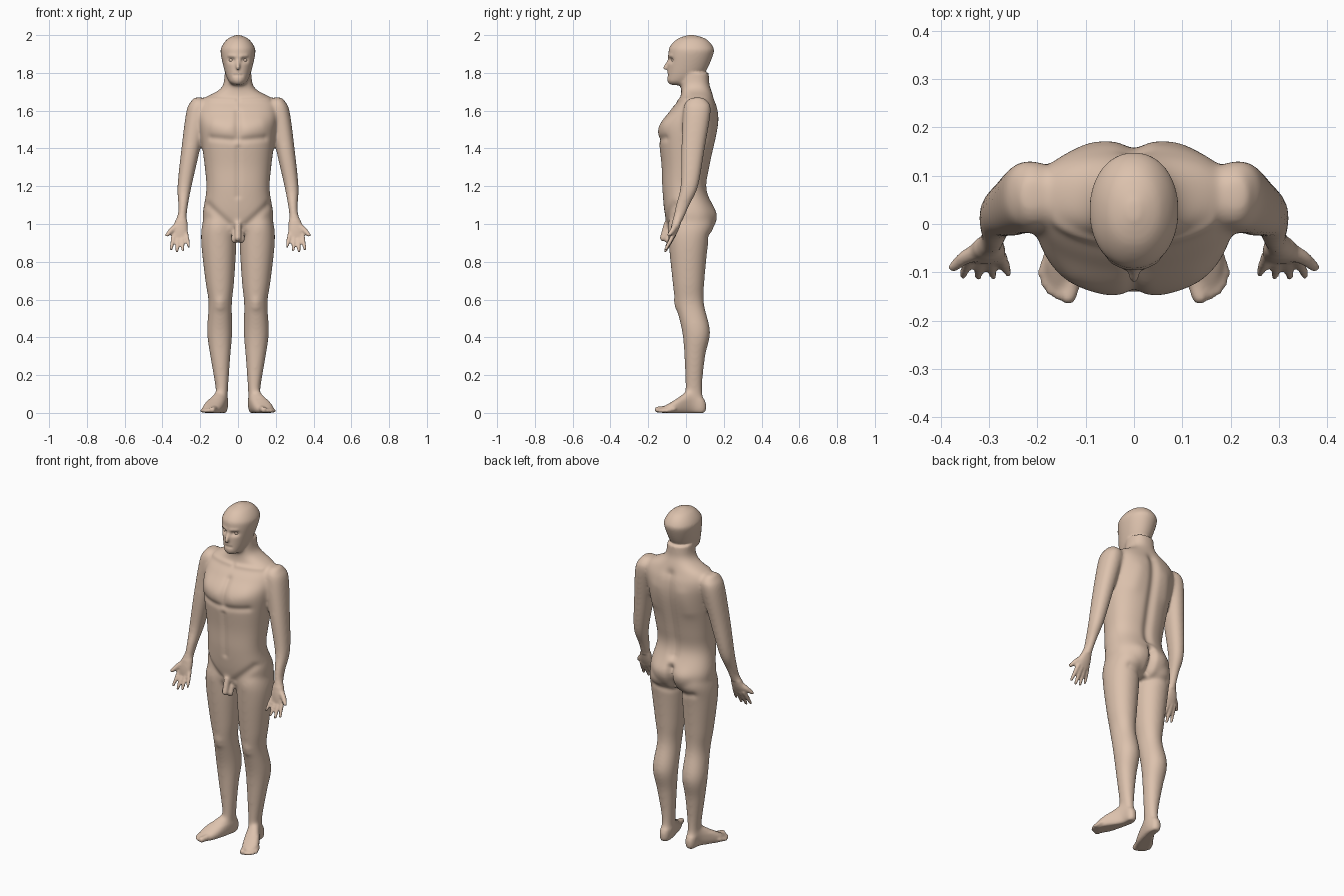
import bpy, bmesh, math
from mathutils import Vector, Matrix

if "Cube" in bpy.data.objects:
    bpy.data.objects.remove(bpy.data.objects["Cube"])

skin = bpy.data.materials.new("skin")
skin.diffuse_color = (0.72, 0.54, 0.42, 1)
skin.use_nodes = True
skin.node_tree.nodes["Principled BSDF"].inputs["Base Color"].default_value = skin.diffuse_color
bm = bmesh.new()


def catmull(p, q, r, s, t):
    return [0.5 * (2 * b + (c - a) * t + (2 * a - 5 * b + 4 * c - d) * t * t
                   + (3 * b - a - 3 * c + d) * t ** 3) for a, b, c, d in zip(p, q, r, s)]


def loft(rows, axis="z", side=1, power=2.2, n=40, steps=6):
    """Closed skin over slices (position, a_min, a_max, b_min, b_max)."""
    fine = []
    for i in range(len(rows) - 1):
        p, s = rows[max(i - 1, 0)], rows[min(i + 2, len(rows) - 1)]
        fine += [catmull(p, rows[i], rows[i + 1], s, k / steps) for k in range(steps)]
    fine.append(rows[-1])
    rings = []
    for t, a0, a1, b0, b1 in fine:
        ring = []
        for k in range(n):
            c, s = math.cos(math.tau * k / n), math.sin(math.tau * k / n)
            a = (a0 + a1) / 2 + (a1 - a0) / 2 * math.copysign(abs(c) ** (2 / power), c)
            b = (b0 + b1) / 2 + (b1 - b0) / 2 * math.copysign(abs(s) ** (2 / power), s)
            x, y, z = (a, b, t) if axis == "z" else (a, t, b)
            ring.append(bm.verts.new((x * side, y, max(z, 0))))
        rings.append(ring)
    for r, q in zip(rings, rings[1:]):
        for k in range(n):
            bm.faces.new((r[k], r[(k + 1) % n], q[(k + 1) % n], q[k]))
    bm.faces.new(rings[0])
    bm.faces.new(rings[-1])


def centred(rows):
    return [(z, -w, w, f, b) for z, w, f, b in rows]


def chain(points, side=1):
    """Rounded tube through (x, y, z, radius) points."""
    pts = [(Vector((x * side, y, z)), r) for x, y, z, r in points]
    for p, r in pts:
        bmesh.ops.create_uvsphere(bm, u_segments=16, v_segments=10, radius=r,
                                  matrix=Matrix.Translation(p))
    for (p, r), (q, s) in zip(pts, pts[1:]):
        d = q - p
        m = Matrix.Translation((p + q) / 2) @ d.to_track_quat("Z", "Y").to_matrix().to_4x4()
        bmesh.ops.create_cone(bm, cap_ends=True, segments=16, radius1=r, radius2=s,
                              depth=d.length, matrix=m)


# torso and neck: height, half width, front, back
loft(centred([(.93, .11, -.06, .1), (.97, .17, -.09, .135), (1.05, .187, -.112, .162),
              (1.18, .168, -.126, .112), (1.3, .176, -.13, .126), (1.5, .202, -.143, .168),
              (1.6, .21, -.085, .17), (1.66, .187, -.035, .15), (1.705, .107, -.025, .135),
              (1.74, .078, -.028, .124), (1.8, .07, -.03, .12)]), power=2.35)

# head and nose
loft(centred([(1.735, .025, -.088, -.03), (1.75, .045, -.1, .04), (1.8, .068, -.098, .1),
              (1.9, .091, -.093, .145), (1.94, .086, -.085, .142), (1.98, .055, -.045, .105),
              (2, .012, .01, .045)]), power=2.1)
chain([(0, -.088, 1.868, .008), (0, -.11, 1.827, .012)])

# groin
chain([(0, -.1, 1, .018), (0, -.122, .925, .017)])

for side in (1, -1):
    chain([(.015, -.085, .95, .018), (.016, -.095, .918, .021)], side)
    # arm
    loft([(1.67, .19, .235, .03, .09), (1.65, .17, .248, 0, .115), (1.6, .16, .273, -.015, .132),
          (1.4, .2, .3, -.025, .1), (1.2, .245, .321, -.03, .065),
          (1.1, .264, .317, -.055, .02), (1.02, .274, .32, -.07, -.015)], side=side)
    # palm
    loft([(1.05, .273, .32, -.065, -.012), (.98, .265, .345, -.08, -.035),
          (.935, .27, .347, -.084, -.056)], side=side)
    # fingers fan out from the knuckles
    for i in range(4):
        bow = (i - 1.2) ** 2 * .004
        knuckle = Vector((.34 - .0215 * i, -.065, .94 + bow))
        tip = Vector((.354 - .0313 * i, -.11 + bow / 2, .855 + bow * 2))
        mid = (knuckle + tip) / 2
        chain([(*knuckle, .0125), (*mid, .0115), (*tip, .0085)], side)
    # thumb
    chain([(.31, -.05, 1, .02), (.352, -.07, .967, .015), (.375, -.09, .942, .011)], side)
    # leg
    loft([(1.08, .06, .16, -.06, .11), (1, .02, .189, -.095, .14), (.9, .009, .195, -.092, .118),
          (.7, .02, .173, -.072, .098), (.58, .032, .156, -.056, .095), (.43, .03, .164, -.021, .128),
          (.3, .04, .147, -.009, .102), (.13, .052, .119, -.004, .086),
          (.02, .058, .112, -.01, .1)], side=side, power=2.1)
    # foot, sliced from heel to toes
    loft([(.106, .075, .098, .015, .05), (.085, .058, .113, -.01, .09), (.03, .054, .126, -.01, .125),
          (-.07, .083, .184, -.01, .062), (-.13, .115, .175, 0, .028)],
         axis="y", side=side, power=2.4)
    # toes, the first one thickest
    for i in range(5):
        r = .011 if i else .017
        x, y = .136 + .023 * i - .0024 * i * i, -.15 + .003 * i * i
        chain([(x - .013, y + .04, .021, r), (x, y, r, r)], side)

bmesh.ops.recalc_face_normals(bm, faces=bm.faces)
mesh = bpy.data.meshes.new("body")
bm.to_mesh(mesh)
bm.free()
body = bpy.data.objects.new("body", mesh)
bpy.context.collection.objects.link(body)
bpy.context.view_layer.objects.active = body
body.select_set(True)

# fuse the parts into one skin
fuse = body.modifiers.new("fuse", "REMESH")
fuse.mode = "VOXEL"
fuse.voxel_size = .006
bpy.ops.object.modifier_apply(modifier="fuse")
mesh = body.data
bm = bmesh.new()
bm.from_mesh(mesh)


def is_broad(c):
    hand = c.z < 1.02 and abs(c.x) > .235
    groin = abs(c.x) < .045 and c.y < -.08 and .88 < c.z < 1.01
    return .07 < c.z < 1.755 and not hand and not groin


def soften(verts, count):
    for _ in range(count):
        bmesh.ops.smooth_vert(bm, verts=verts, factor=.5,
                              use_axis_x=True, use_axis_y=True, use_axis_z=True)


# soften the joins, keeping hands, face and feet crisp
soften([v for v in bm.verts if is_broad(v.co)], 22)
soften(list(bm.verts), 3)

# relief seen from the front and back: x, z to x, z, radius, amount
front = [(0, 1.45, 0, 1.59, .018, -.009),       # breastbone
         (.03, 1.445, .14, 1.455, .018, -.007),  # under chest
         (.06, 1.5, .12, 1.52, .045, .008),     # chest
         (0, 1.4, 0, 1.15, .016, -.006),        # midline
         (.16, 1.1, .05, 1, .02, -.007),        # groin crease
         (.02, 1.655, .16, 1.66, .012, .005),   # collarbone
         (.095, .585, .095, .565, .025, .007),  # kneecap
         (.03, 1.868, .042, 1.868, .013, -.013),  # eye socket
         (.015, 1.888, .045, 1.89, .008, .004),  # brow
         (0, 1.788, .022, 1.787, .005, -.005)]  # mouth
back = [(0, 1.64, 0, 1.15, .028, -.014),        # spine
        (.09, 1.55, .11, 1.44, .04, .005),      # shoulder blade
        (0, 1.08, 0, .93, .02, -.028),          # seat cleft
        (.08, 1.04, .08, .99, .045, .008),      # seat
        (.04, .925, .13, .94, .02, -.007)]      # seat fold
bm.normal_update()
moves = []
for v in bm.verts:
    c = Vector((abs(v.co.x), v.co.z))
    total = 0
    for x0, z0, x1, z1, r, amount in (front if v.normal.y < 0 else back):
        if min(z0, z1) - 3 * r < c.y < max(z0, z1) + 3 * r:
            a, d = Vector((x0, z0)), Vector((x1 - x0, z1 - z0))
            t = max(0, min(1, (c - a).dot(d) / max(d.length_squared, 1e-9)))
            total += amount * math.exp(-(c - a - d * t).length_squared / (r * r))
    if total:
        moves.append((v, v.normal * total * min(1, abs(v.normal.y) * 1.5)))
for v, m in moves:
    v.co += m
soften(list(bm.verts), 1)
for v in bm.verts:
    v.co.z = max(v.co.z, 0)
bm.to_mesh(mesh)
bm.free()
mesh.materials.clear()
mesh.materials.append(skin)
bpy.ops.object.shade_smooth()

# eyes
for name, side in (("left_eye", 1), ("right_eye", -1)):
    bpy.ops.mesh.primitive_uv_sphere_add(segments=20, ring_count=12, radius=.014,
                                         location=(.035 * side, -.062, 1.868))
    eye = bpy.context.object
    eye.name = name
    eye.data.materials.append(skin)
    bpy.ops.object.shade_smooth()
